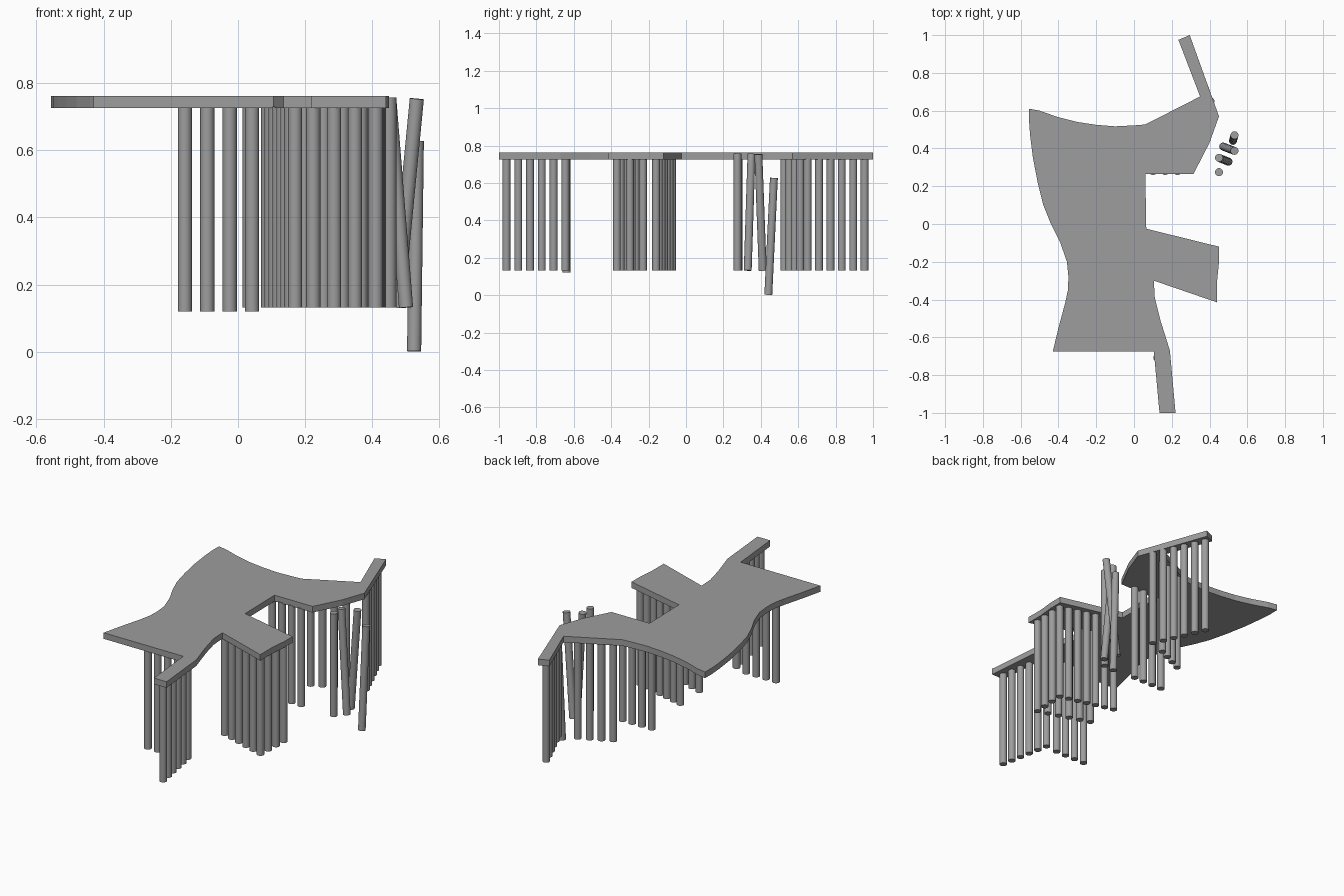
import bpy, bmesh
from mathutils import Vector

if "Cube" in bpy.data.objects:
    bpy.data.objects.remove(bpy.data.objects["Cube"])

DECK_BOTTOM, DECK_TOP, PILE_FOOT, RADIUS = 0.725, 0.762, 0.132, 0.021

grey = bpy.data.materials.new("weathered_grey")
grey.use_nodes = True
colour = (0.34, 0.34, 0.34, 1)
grey.diffuse_color = colour
grey.node_tree.nodes["Principled BSDF"].inputs["Base Color"].default_value = colour


def make_object(name, bm):
    bmesh.ops.recalc_face_normals(bm, faces=bm.faces)
    mesh = bpy.data.meshes.new(name)
    bm.to_mesh(mesh)
    bm.free()
    mesh.materials.append(grey)
    obj = bpy.data.objects.new(name, mesh)
    bpy.context.collection.objects.link(obj)
    return obj


def pile(name, top, foot):
    """Round post between two points."""
    top, foot = Vector(top), Vector(foot)
    axis = top - foot
    bm = bmesh.new()
    bmesh.ops.create_cone(bm, cap_ends=True, segments=20, radius1=RADIUS,
                          radius2=RADIUS, depth=axis.length)
    obj = make_object(name, bm)
    obj.rotation_mode = "QUATERNION"
    obj.rotation_quaternion = Vector((0, 0, 1)).rotation_difference(axis)
    obj.location = (top + foot) / 2
    for face in obj.data.polygons:
        face.use_smooth = len(face.vertices) == 4
    return obj


def pile_row(name, start, end, count, foot=PILE_FOOT, first=0):
    """Evenly spaced upright posts under the deck."""
    for i in range(first, count):
        x, y = Vector(start).lerp(Vector(end), i / (count - 1))
        pile(f"{name}_{i + 1}", (x, y, DECK_BOTTOM + 0.005), (x, y, foot))


# Deck: one extruded outline with walkways and a side jetty
outline = [
    # curved back edge
    (-0.555, 0.61), (-0.5, 0.60), (-0.4, 0.565), (-0.3, 0.54), (-0.2, 0.525),
    (-0.1, 0.517), (0, 0.522), (0.06, 0.527),
    # back walkway
    (0.35, 0.675), (0.235, 0.975), (0.295, 1.0), (0.45, 0.57), (0.40, 0.43),
    (0.315, 0.265), (0.06, 0.265),
    # side jetty
    (0.065, -0.025), (0.45, -0.12), (0.45, -0.2), (0.44, -0.3), (0.44, -0.415),
    (0.105, -0.3), (0.11, -0.39), (0.14, -0.51),
    # front walkway
    (0.19, -0.67), (0.22, -1.0), (0.135, -1.0), (0.105, -0.675),
    # curved shore edge
    (-0.43, -0.675), (-0.40, -0.55), (-0.365, -0.42), (-0.35, -0.35),
    (-0.347, -0.28), (-0.355, -0.2), (-0.39, -0.1), (-0.44, 0.0),
    (-0.48, 0.1), (-0.51, 0.22), (-0.535, 0.35), (-0.55, 0.47), (-0.556, 0.55),
]
bm = bmesh.new()
base = bm.faces.new([bm.verts.new((x, y, DECK_BOTTOM)) for x, y in outline])
grown = bmesh.ops.extrude_face_region(bm, geom=[base], use_keep_orig=True)
bmesh.ops.translate(bm, vec=(0, 0, DECK_TOP - DECK_BOTTOM),
                    verts=[g for g in grown["geom"] if isinstance(g, bmesh.types.BMVert)])
make_object("deck", bm)

# Posts beneath the walkways
pile_row("front_walkway_post", (0.17, -0.96), (0.112, -0.645), 6)
pile_row("front_edge_post", (-0.158, -0.638), (0.042, -0.638), 4, foot=0.12)
pile_row("back_walkway_post", (0.27, 0.955), (0.405, 0.65), 6)
pile_row("back_edge_post", (0.30, 0.61), (0.12, 0.525), 4)
pile_row("inner_edge_post", (0.035, 0.28), (0.23, 0.28), 4)

# Posts around the side jetty
pile_row("jetty_front_post", (0.10, -0.27), (0.41, -0.37), 6)
pile_row("jetty_end_post", (0.41, -0.37), (0.42, -0.16), 4, first=1)
pile_row("jetty_back_post", (0.42, -0.16), (0.09, -0.075), 7, first=1)

# Loose mooring posts, some leaning
pile("upright_mooring_post", (0.45, 0.275, 0.757), (0.45, 0.275, 0.132))
pile("leaning_mooring_post_1", (0.45, 0.35, 0.755), (0.50, 0.33, 0.132))
pile("leaning_mooring_post_2", (0.532, 0.387, 0.753), (0.472, 0.41, 0.132))
pile("sunken_mooring_post", (0.532, 0.47, 0.627), (0.524, 0.44, 0.002))
